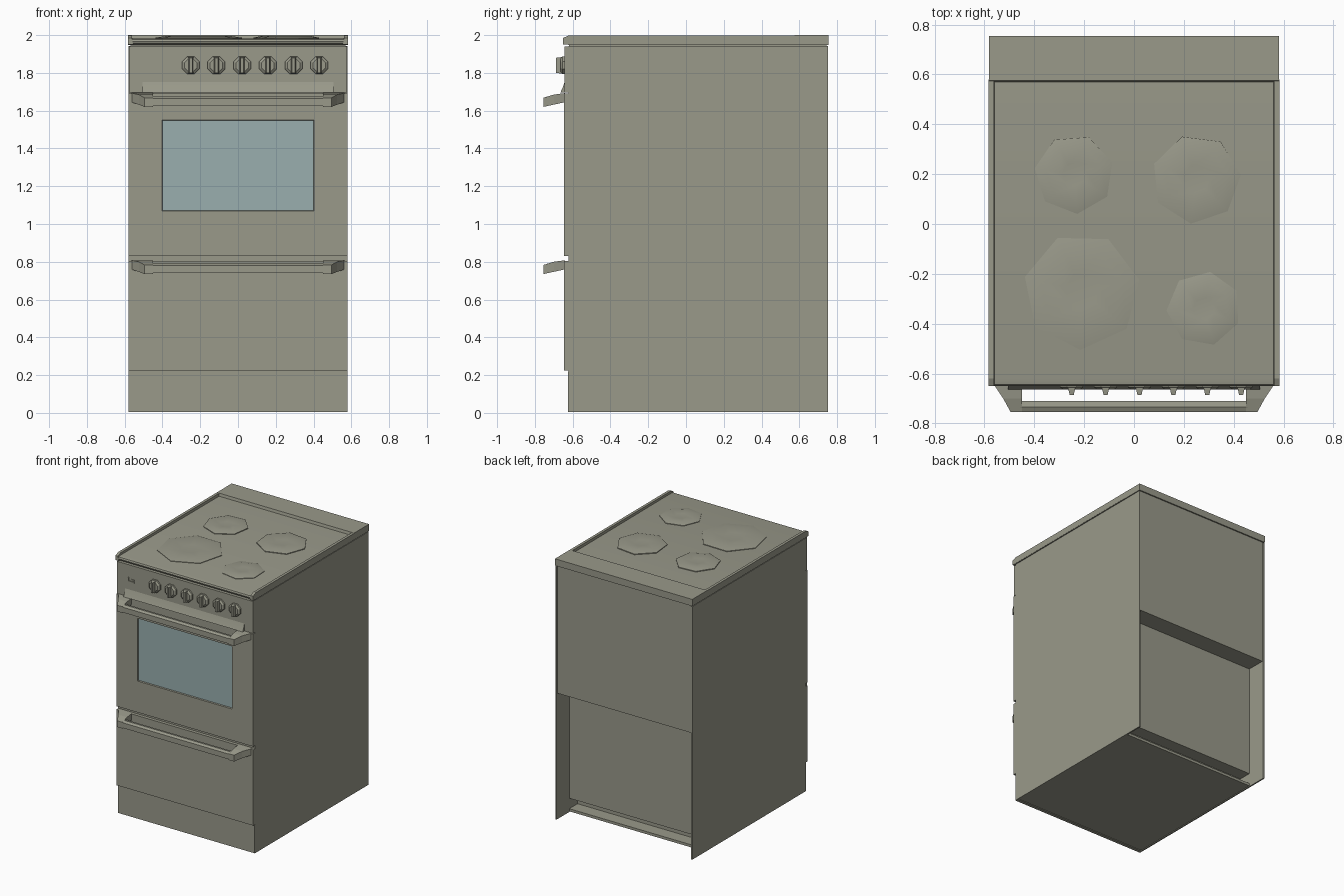
import bpy, bmesh, math
from mathutils import Matrix, Vector

if "Cube" in bpy.data.objects:
    bpy.data.objects.remove(bpy.data.objects["Cube"])


def material(name, rgb):
    m = bpy.data.materials.new(name)
    m.diffuse_color = (*rgb, 1)
    m.use_nodes = True
    m.node_tree.nodes["Principled BSDF"].inputs["Base Color"].default_value = m.diffuse_color
    return m


ENAMEL = material("warm grey enamel", (0.32, 0.32, 0.255))
GLASS = material("pale blue glass", (0.32, 0.425, 0.425))


def finish(name, bm, smooth=None):
    bmesh.ops.recalc_face_normals(bm, faces=bm.faces)
    me = bpy.data.meshes.new(name)
    bm.to_mesh(me)
    bm.free()
    me.materials.append(ENAMEL)
    me.materials.append(GLASS)
    ob = bpy.data.objects.new(name, me)
    bpy.context.collection.objects.link(ob)
    if smooth:
        bpy.ops.object.select_all(action='DESELECT')
        ob.select_set(True)
        bpy.context.view_layer.objects.active = ob
        bpy.ops.object.shade_smooth_by_angle(angle=math.radians(smooth))
    return ob


def add_box(bm, x, y, z):
    mid = Vector([(a + b) / 2 for a, b in (x, y, z)])
    size = [b - a for a, b in (x, y, z)]
    mat = Matrix.Translation(mid) @ Matrix.Diagonal((*size, 1))
    bmesh.ops.create_cube(bm, size=1, matrix=mat)


def box(name, x, y, z):
    bm = bmesh.new()
    add_box(bm, x, y, z)
    return finish(name, bm)


def loft(bm, rings):
    """Closed skin through rings of equal point count, capped at both ends."""
    rs = [[bm.verts.new(p) for p in r] for r in rings]
    n = len(rs[0])
    for a, b in zip(rs, rs[1:]):
        for i in range(n):
            j = (i + 1) % n
            bm.faces.new((a[i], a[j], b[j], b[i]))
    bm.faces.new(rs[0])
    bm.faces.new(rs[-1])


def extrude_x(name, profile, x0, x1, smooth=None):
    bm = bmesh.new()
    loft(bm, [[(x, y, z) for y, z in profile] for x in (x0, x1)])
    return finish(name, bm, smooth)


# Carcass with stepped back and toe recess
extrude_x("carcass", [(-.62, .01), (.6, .01), (.6, .03), (.5, .03), (.5, .11),
                      (.6, .11), (.6, .97), (.745, .97), (.745, 1.95), (-.62, 1.95)],
          -.57, .57)
for side, s in (("left", -1), ("right", 1)):
    box(side + "_side_panel", sorted((s * .569, s * .58)), (-.621, .752), (.005, 1.943))

# Hob slab: rounded front, raised back ledge
extrude_x("hob_top", [(-.62, 1.948), (-.645, 1.955), (-.65, 1.967), (-.645, 1.978),
                      (-.62, 1.983), (.57, 1.979), (.575, 2.0), (.755, 2.0),
                      (.755, 1.948)], -.582, .582, 35)
# Side rims
for side, s in (("left", -1), ("right", 1)):
    bm = bmesh.new()
    loft(bm, [[(s * .583, y, 1.95), (s * .583, y, z), (s * .562, y, z), (s * .555, y, 1.95)]
              for y, z in ((-.65, 1.985), (-.62, 1.999), (.58, 1.999))])
    finish(side + "_hob_rim", bm)

# Hot plates: low seven-sided discs with dished tops
for name, cx, cy, r, turn in (("back_left", -.24, .2, .16, .3), ("back_right", .25, .18, .18, .1),
                              ("front_left", -.21, -.27, .235, .2), ("front_right", .28, -.34, .15, .5)):
    bm = bmesh.new()
    loft(bm, [[(cx + r * k * math.cos(turn + i * math.tau / 7),
                cy + r * k * math.sin(turn + i * math.tau / 7), z) for i in range(7)]
              for k, z in ((1.0, 1.97), (1.0, 1.986), (.72, 1.996), (.3, 1.991))])
    finish(name + "_hot_plate", bm, 40)

# Control panel with a flared lower lip
box("control_panel", (-.577, .577), (-.643, -.61), (1.695, 1.94))
extrude_x("panel_lip", [(-.64, 1.76), (-.652, 1.725), (-.665, 1.695), (-.64, 1.695)], -.505, .505, 40)

# Indicator frame
bm = bmesh.new()
add_box(bm, (-.48, -.425), (-.65, -.64), (1.81, 1.82))
add_box(bm, (-.48, -.473), (-.65, -.64), (1.82, 1.845))
add_box(bm, (-.45, -.425), (-.65, -.64), (1.828, 1.836))
finish("indicator", bm)

# Control knobs: octagonal skirt with tapered grip
for n in range(6):
    cx, cz = -.25 + n * .136, 1.84
    bm = bmesh.new()
    loft(bm, [[(cx + r * math.cos((i + .5) * math.tau / 8), y, cz + r * math.sin((i + .5) * math.tau / 8))
               for i in range(8)] for y, r in ((-.635, .05), (-.655, .05), (-.665, .036))])
    loft(bm, [[(cx - w, y, cz - h), (cx + w, y, cz - h), (cx + w, y, cz + h), (cx - w, y, cz + h)]
              for y, w, h in ((-.655, .015, .044), (-.687, .008, .04))])
    finish("knob_%d" % (n + 1), bm)

# Oven door with a sunken glass window
bm = bmesh.new()
add_box(bm, (-.58, .58), (-.645, -.61), (.83, 1.69))
bm.normal_update()
front = min(bm.faces, key=lambda f: f.calc_center_median().y)
bmesh.ops.inset_individual(bm, faces=[front], thickness=.1)
for v in front.verts:
    v.co.x = math.copysign(.402, v.co.x)
    v.co.z = 1.55 if v.co.z > 1.26 else 1.07
bmesh.ops.inset_individual(bm, faces=[front], thickness=.003)
for v in front.verts:
    v.co.y += .012
front.material_index = 1
finish("oven_door", bm)

# Storage drawer and plinth
box("drawer_front", (-.58, .58), (-.645, -.61), (.225, .805))
box("plinth", (-.579, .579), (-.625, -.6), (.005, .22))

# Handles: two flared brackets and a bar
for name, top in (("oven", 1.69), ("drawer", .805)):
    for side, s in (("left", -1), ("right", 1)):
        bm = bmesh.new()
        loft(bm, [[(s * xo, y, top + a), (s * xi, y, top + a), (s * xi, y, top + b), (s * xo, y, top + b)]
                  for y, xo, xi, a, b in ((-.64, .565, .45, -.045, .003),
                                          (-.70, .525, .45, -.058, -.005),
                                          (-.755, .495, .45, -.07, -.022))])
        finish("%s_handle_%s_bracket" % (name, side), bm)
    extrude_x(name + "_handle_bar", [(-.755, top - .065), (-.755, top - .025),
                                     (-.735, top - .015), (-.71, top - .02),
                                     (-.712, top - .055)], -.455, .455)
